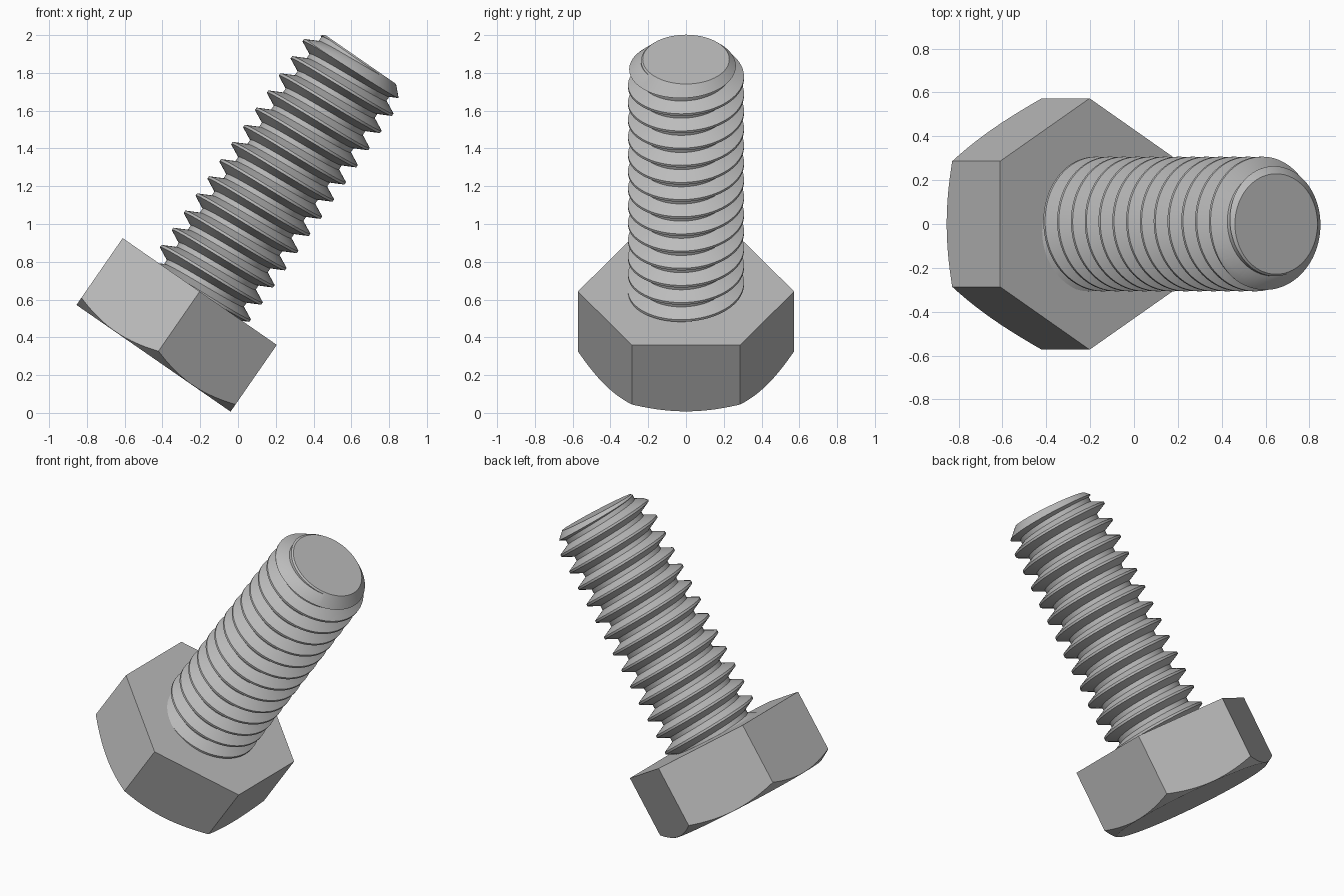
import bpy, bmesh, math
from mathutils import Matrix

cube = bpy.data.objects.get("Cube")
if cube:
    bpy.data.objects.remove(cube, do_unlink=True)

# Main dimensions, measured along the bolt axis from the head's bearing face
TILT = math.radians(34.7)
FRAME = Matrix.Translation((-0.2025, 0, 0.6425)) @ Matrix.Rotation(TILT, 4, 'Y')
HEAD_HEIGHT, HEX_RADIUS = 0.43, 0.573
SHAFT_LENGTH, CREST, ROOT, PITCH = 1.495, 0.307, 0.238, 0.1105
FIRST_CREST = 0.025
STEPS = 96

steel = bpy.data.materials.new("plain_steel_grey")
steel.use_nodes = True
colour = (0.5, 0.5, 0.5, 1)
steel.diffuse_color = colour
steel.node_tree.nodes["Principled BSDF"].inputs["Base Color"].default_value = colour


def make_object(name, bm):
    bmesh.ops.recalc_face_normals(bm, faces=bm.faces[:])
    mesh = bpy.data.meshes.new(name)
    bm.to_mesh(mesh)
    bm.free()
    mesh.materials.append(steel)
    obj = bpy.data.objects.new(name, mesh)
    bpy.context.collection.objects.link(obj)
    return obj


def cone(name, z0, r0, z1, r1, sides, turn=0):
    bm = bmesh.new()
    place = Matrix.Translation((0, 0, (z0 + z1) / 2)) @ Matrix.Rotation(turn, 4, 'Z')
    bmesh.ops.create_cone(bm, cap_ends=True, segments=sides, radius1=r0,
                          radius2=r1, depth=z1 - z0, matrix=place)
    return make_object(name, bm)


def finish(obj, cutter):
    """Trim with the chamfer cone, smooth the curved faces and tilt into place."""
    cutter.hide_render = True
    trim = obj.modifiers.new("chamfer", 'BOOLEAN')
    trim.operation, trim.solver, trim.object = 'INTERSECT', 'EXACT', cutter
    bpy.ops.object.select_all(action='DESELECT')
    obj.select_set(True)
    bpy.context.view_layer.objects.active = obj
    bpy.ops.object.modifier_apply(modifier=trim.name)
    bpy.data.objects.remove(cutter, do_unlink=True)
    bpy.ops.object.shade_smooth_by_angle(angle=math.radians(20))
    obj.matrix_world = FRAME


# Hexagonal head, with corners rounded off by a shallow cone on the outer face
head = cone("hex_head", -HEAD_HEIGHT - 0.1, HEX_RADIUS, 0, HEX_RADIUS, 6, math.pi / 6)
# turn the hexagon so that two corners lie on the y axis
corner = max(head.data.vertices, key=lambda v: v.co.y).co
head.data.transform(Matrix.Rotation(math.pi / 2 - math.atan2(corner.y, corner.x), 4, 'Z'))
flare = 0.5 / math.tan(math.radians(30))
finish(head, cone("head_cutter", -HEAD_HEIGHT, 0.493, 0.5 - HEAD_HEIGHT,
                  0.493 + flare, 128))

# Threaded shaft: a trapezoid profile swept along a right-hand helix
PROFILE = [(-PITCH / 16, CREST), (PITCH / 16, CREST),
           (PITCH * 3 / 8, ROOT), (PITCH * 5 / 8, ROOT)]
LOW, HIGH = -0.06, SHAFT_LENGTH + 0.05


def thread_radius(offset):
    """Radius at an axial distance from a crest."""
    d = abs((offset + PITCH / 2) % PITCH - PITCH / 2)
    f = (d - PITCH / 16) / (PITCH * 5 / 16)
    return CREST + (ROOT - CREST) * min(max(f, 0), 1)


bm = bmesh.new()
columns = []
for i in range(STEPS + 1):
    angle = math.tau * i / STEPS
    lead = FIRST_CREST + PITCH * i / STEPS
    column = []
    for turn in range(-3, 17):
        for offset, radius in PROFILE:
            z = lead + turn * PITCH + offset
            if not LOW < z < HIGH:
                z = min(max(z, LOW), HIGH)
                radius = thread_radius(z - lead)
            column.append(bm.verts.new((radius * math.cos(angle),
                                        radius * math.sin(angle), z)))
    columns.append(column)
for a, b in zip(columns, columns[1:]):
    for j in range(len(a) - 1):
        bm.faces.new((a[j], b[j], b[j + 1], a[j + 1]))
bmesh.ops.remove_doubles(bm, verts=bm.verts[:], dist=1e-5)
loose = [e for e in bm.edges if not e.link_faces]
bmesh.ops.delete(bm, geom=loose, context='EDGES')
bmesh.ops.holes_fill(bm, edges=[e for e in bm.edges if e.is_boundary], sides=0)
shaft = make_object("threaded_shaft", bm)

# 45 degree chamfer on the tip
finish(shaft, cone("tip_cutter", SHAFT_LENGTH - 1.6, 0.229 + 1.6,
                   SHAFT_LENGTH, 0.229, 128))
